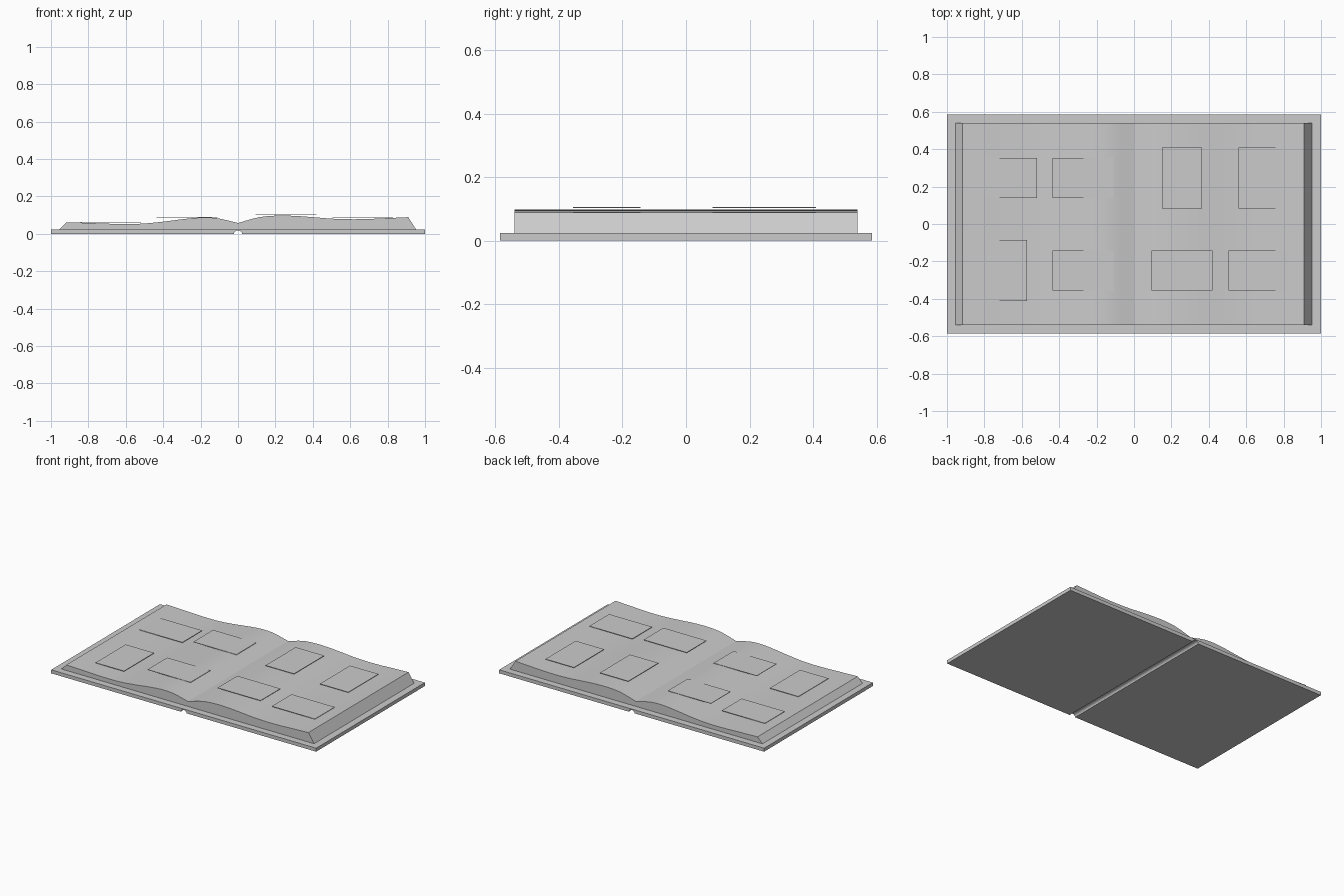
import bpy, bmesh, math

if "Cube" in bpy.data.objects:
    bpy.data.objects.remove(bpy.data.objects["Cube"])


def extrude_profile(name, pts, half_depth):
    """Solid from an (x, z) outline swept along y."""
    bm = bmesh.new()
    front = [bm.verts.new((x, -half_depth, z)) for x, z in pts]
    face = bm.faces.new(front)
    res = bmesh.ops.extrude_face_region(bm, geom=[face])
    verts = [g for g in res["geom"] if isinstance(g, bmesh.types.BMVert)]
    bmesh.ops.translate(bm, verts=verts, vec=(0, 2 * half_depth, 0))
    bmesh.ops.recalc_face_normals(bm, faces=bm.faces)
    me = bpy.data.meshes.new(name)
    bm.to_mesh(me)
    bm.free()
    ob = bpy.data.objects.new(name, me)
    bpy.context.collection.objects.link(ob)
    bpy.ops.object.select_all(action='DESELECT')
    ob.select_set(True)
    bpy.context.view_layer.objects.active = ob
    bpy.ops.object.shade_smooth_by_angle(angle=math.radians(20))
    return ob


def smooth_curve(keys, steps=4):
    """Smooth height curve through (x, z) keys."""
    out = []
    n = len(keys)

    def slope(i):
        a, b = keys[max(i - 1, 0)], keys[min(i + 1, n - 1)]
        return (b[1] - a[1]) / (b[0] - a[0])

    for i in range(n - 1):
        (x0, z0), (x1, z1) = keys[i], keys[i + 1]
        w = x1 - x0
        for k in range(steps):
            t = k / steps
            z = ((2 * t**3 - 3 * t**2 + 1) * z0 + (t**3 - 2 * t**2 + t) * w * slope(i)
                 + (3 * t**2 - 2 * t**3) * z1 + (t**3 - t**2) * w * slope(i + 1))
            out.append((x0 + w * t, z))
    return out + [keys[-1]]


# Cover boards with a rounded hinge groove underneath
COVER = 0.024
groove = [(-0.022 * math.cos(math.pi * i / 8), 0.018 * math.sin(math.pi * i / 8))
          for i in range(9)]
extrude_profile("cover", [(-1, 0)] + groove + [(1, 0), (1, COVER), (-1, COVER)], 0.586)

# Page blocks with wavy tops and slanted fore edges
left = [(-0.918, 0.062), (-0.8, 0.058), (-0.65, 0.053), (-0.52, 0.054), (-0.4, 0.065),
        (-0.28, 0.080), (-0.19, 0.087), (-0.11, 0.083), (0, 0.058)]
right = [(0, 0.058), (0.11, 0.088), (0.2, 0.097), (0.3, 0.096), (0.4, 0.089),
         (0.52, 0.080), (0.65, 0.078), (0.78, 0.083), (0.91, 0.089)]
extrude_profile("left_pages", [(0, COVER), (-0.955, COVER)] + smooth_curve(left), 0.54)
extrude_profile("right_pages", smooth_curve(right) + [(0.952, COVER), (0, COVER)], 0.54)

# Flat photo cards: column x, top height, orientation of upper and lower card
columns = [("left_outer", -0.68, 0.063, False, True),
           ("left_inner", -0.272, 0.089, False, False),
           ("right_inner", 0.257, 0.106, True, False),
           ("right_outer", 0.667, 0.090, True, False)]
THICK = 0.003
for name, x, top, *tall in columns:
    for row, y, portrait in (("upper", 0.246, tall[0]), ("lower", -0.249, tall[1])):
        w, d = (0.215, 0.325) if portrait else (0.325, 0.213)
        z = top - THICK
        card = extrude_profile(f"photo_{name}_{row}",
                               [(-w / 2, 0), (w / 2, 0), (w / 2, THICK), (-w / 2, THICK)], d / 2)
        card.location = (x, y, z)
